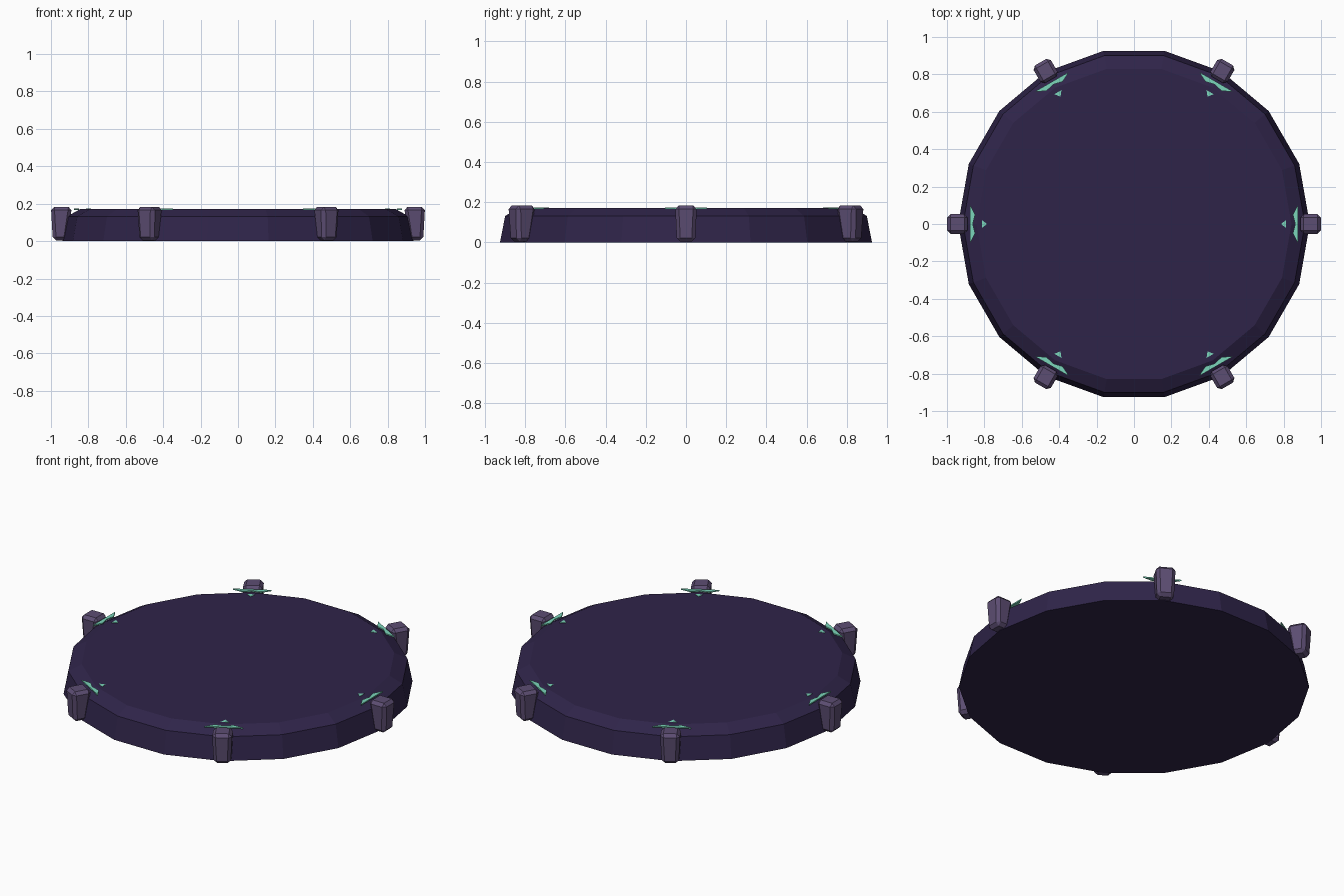
import bpy, bmesh, math
from mathutils import Matrix

if "Cube" in bpy.data.objects:
    bpy.data.objects.remove(bpy.data.objects["Cube"])


def material(name, hex_rgb):
    lin = []
    for i in (0, 2, 4):
        c = int(hex_rgb[i:i + 2], 16) / 255
        lin.append(c / 12.92 if c < 0.04045 else ((c + 0.055) / 1.055) ** 2.4)
    m = bpy.data.materials.new(name)
    m.diffuse_color = (*lin, 1)
    m.use_nodes = True
    m.node_tree.nodes["Principled BSDF"].inputs["Base Color"].default_value = m.diffuse_color
    return m


stone = material("dark violet stone", "2F2449")
claw = material("greyish violet", "5C4D72")
glow = material("mint glow", "7BD6BB")


def add_object(name, bm, mat):
    bmesh.ops.recalc_face_normals(bm, faces=bm.faces)
    me = bpy.data.meshes.new(name)
    bm.to_mesh(me)
    bm.free()
    me.materials.append(mat)
    ob = bpy.data.objects.new(name, me)
    bpy.context.collection.objects.link(ob)
    return ob


def loft(bm, rings):
    """Closed solid through equal-length rings of points."""
    vs = [[bm.verts.new(p) for p in r] for r in rings]
    n = len(vs[0])
    for a, b in zip(vs, vs[1:]):
        for i in range(n):
            j = (i + 1) % n
            bm.faces.new((a[i], a[j], b[j], b[i]))
    bm.faces.new(vs[0][::-1])
    bm.faces.new(vs[-1])


# 18-sided disc with chamfered rim
bm = bmesh.new()
loft(bm, [[(r * math.cos(i * math.tau / 18), r * math.sin(i * math.tau / 18), z)
           for i in range(18)]
          for r, z in ((0.94, 0), (0.914, 0.132), (0.842, 0.172))])
add_object("disc", bm, stone)

# Rune pieces (radial, tangential)
chevron = [(0.878, -0.105), (0.878, 0.105), (0.85, 0.05), (0.862, 0.0), (0.85, -0.05)]
dart = [(0.786, 0.0), (0.814, -0.022), (0.814, 0.022)]

for k in range(6):
    turn = Matrix.Rotation(k * math.tau / 6, 4, 'Z')

    # Tapered, bevelled rim post
    bm = bmesh.new()
    loft(bm, [[(r0, -w, z), (r1, -w, z), (r1, w, z), (r0, w, z)]
              for r0, r1, w, z in ((0.915, 0.99, 0.046, 0.004),
                                   (0.888, 1.0, 0.054, 0.183))])
    bmesh.ops.recalc_face_normals(bm, faces=bm.faces)
    bmesh.ops.bevel(bm, geom=bm.edges[:], offset=0.018, segments=1,
                    affect='EDGES', profile=0.5)
    bm.transform(turn)
    add_object(f"rim_post_{k + 1}", bm, claw)

    # Thin glowing rune plates beside each post
    bm = bmesh.new()
    for shape in (chevron, dart):
        loft(bm, [[(x, y, z) for x, y in shape] for z in (0.167, 0.174)])
    bm.transform(turn)
    add_object(f"rune_{k + 1}", bm, glow)
